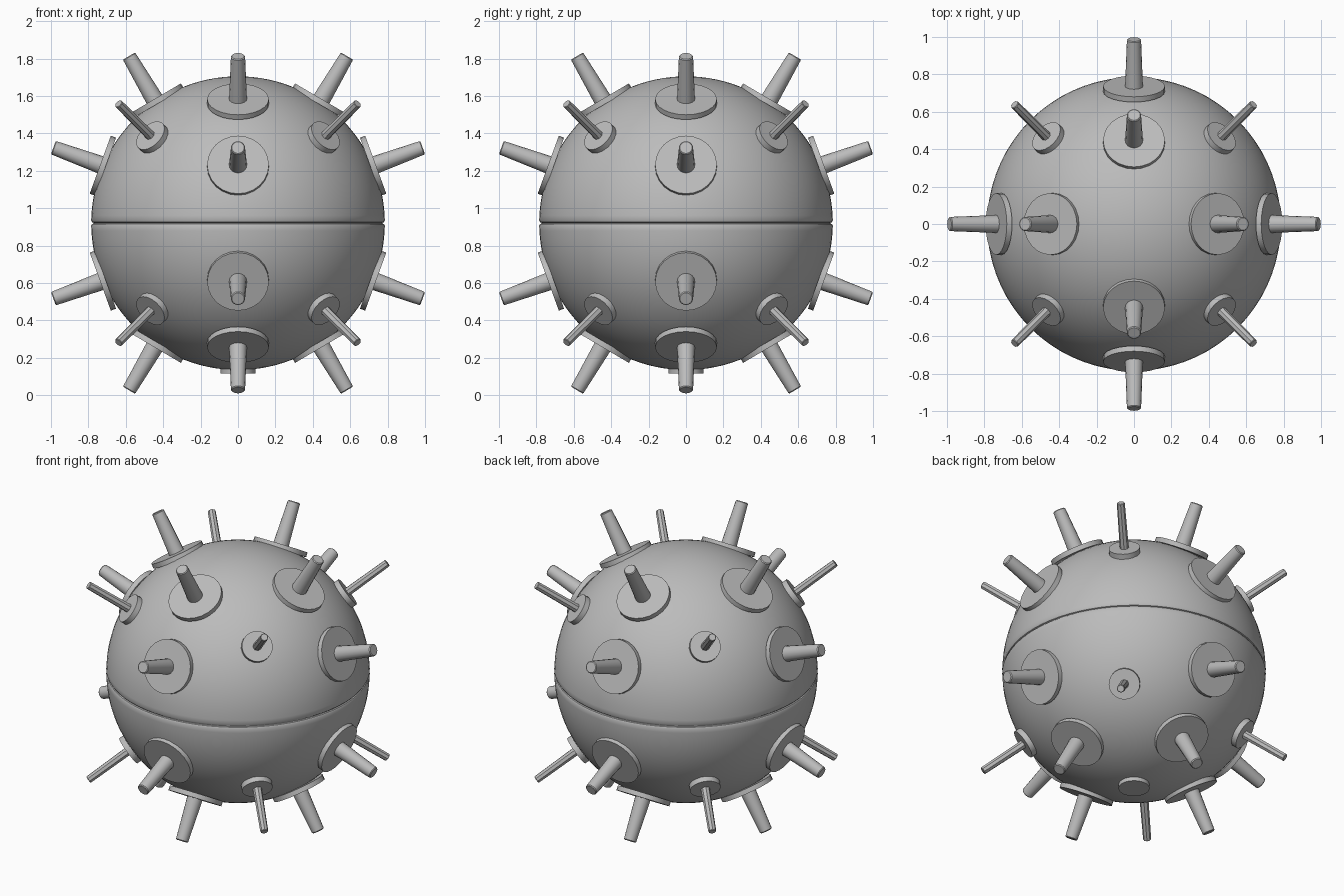
import bpy, bmesh, math
from mathutils import Vector

cube = bpy.data.objects.get("Cube")
if cube:
    bpy.data.objects.remove(cube, do_unlink=True)

CENTRE = Vector((0, 0, 0.92))
RADIUS = 0.785

metal = bpy.data.materials.new("grey_metal")
metal.use_nodes = True
GREY = (0.5, 0.5, 0.5, 1)
metal.diffuse_color = GREY
metal.node_tree.nodes["Principled BSDF"].inputs["Base Color"].default_value = GREY


def lathe(name, profile, sides, origin, axis, smooth=35):
    """Spin a (radius, height) profile around its axis; zero radius closes an end."""
    bm = bmesh.new()
    rings = []
    for r, z in profile:
        if r < 1e-6:
            rings.append([bm.verts.new((0, 0, z))])
        else:
            rings.append([bm.verts.new((r * math.cos(a), r * math.sin(a), z))
                          for a in (math.tau * i / sides for i in range(sides))])
    for low, high in zip(rings, rings[1:]):
        for i in range(sides):
            j = (i + 1) % sides
            corners = [low[i % len(low)], low[j % len(low)],
                       high[j % len(high)], high[i % len(high)]]
            bm.faces.new(list(dict.fromkeys(corners)))
    bmesh.ops.recalc_face_normals(bm, faces=bm.faces)
    mesh = bpy.data.meshes.new(name)
    bm.to_mesh(mesh)
    bm.free()
    obj = bpy.data.objects.new(name, mesh)
    bpy.context.collection.objects.link(obj)
    mesh.materials.append(metal)
    obj.location = origin
    obj.rotation_mode = 'QUATERNION'
    obj.rotation_quaternion = Vector(axis).to_track_quat('Z', 'Y')
    bpy.ops.object.select_all(action='DESELECT')
    obj.select_set(True)
    bpy.context.view_layer.objects.active = obj
    bpy.ops.object.shade_smooth_by_angle(angle=math.radians(smooth))
    return obj


def direction(azimuth, elevation):
    a, e = math.radians(azimuth), math.radians(elevation)
    return Vector((math.cos(e) * math.cos(a), math.cos(e) * math.sin(a), math.sin(e)))


def disc(name, radius, thick, sides, origin, axis):
    lathe(name, [(0, -thick), (radius, -thick), (radius, 0), (0, 0)], sides, origin, axis)


def spike(name, base, tip, length, sides, origin, axis, bevel=0.005, smooth=35):
    lathe(name, [(0, -0.01), (base, -0.01), (tip, length - bevel),
                 (tip - bevel, length), (0, length)], sides, origin, axis, smooth)


# Spherical shell with a thin seam groove around the equator
upper = [(RADIUS * math.cos(math.radians(a)), RADIUS * math.sin(math.radians(a)))
         for a in range(3, 90, 3)]
lip = [(0.773, 0.002), (0.780, 0.005), (RADIUS, 0.014)]
half = lip + upper + [(0, RADIUS)]
shell = [(r, -z) for r, z in reversed(half)] + half
lathe("shell", shell, 72, CENTRE, (0, 0, 1))

# Plug underneath
disc("bottom_plug", 0.093, 0.03, 20, CENTRE - Vector((0, 0, 0.805)), (0, 0, -1))

for side, label in ((1, "upper"), (-1, "lower")):
    # Large tapered horns: (row, elevation of the seat, tilt of the horn)
    for row, seat, tilt in (("side", 23, 20), ("pole", 56, 59.5)):
        for azimuth in range(0, 360, 90):
            origin = CENTRE + 0.80 * direction(azimuth, side * seat)
            axis = direction(azimuth, side * tilt)
            tag = f"{label}_{row}_{azimuth}"
            disc(f"horn_flange_{tag}", 0.165, 0.03, 24, origin, axis)
            spike(f"horn_{tag}", 0.048, 0.038, 0.267, 16, origin, axis)
    # Thin rods on the diagonals
    for azimuth in range(45, 360, 90):
        axis = direction(azimuth, side * 35.26)
        origin = CENTRE + 0.812 * axis
        tag = f"{label}_{azimuth}"
        disc(f"rod_flange_{tag}", 0.093, 0.035, 20, origin, axis)
        spike(f"rod_{tag}", 0.027, 0.024, 0.295, 8, origin, axis, 0.003, 30)
